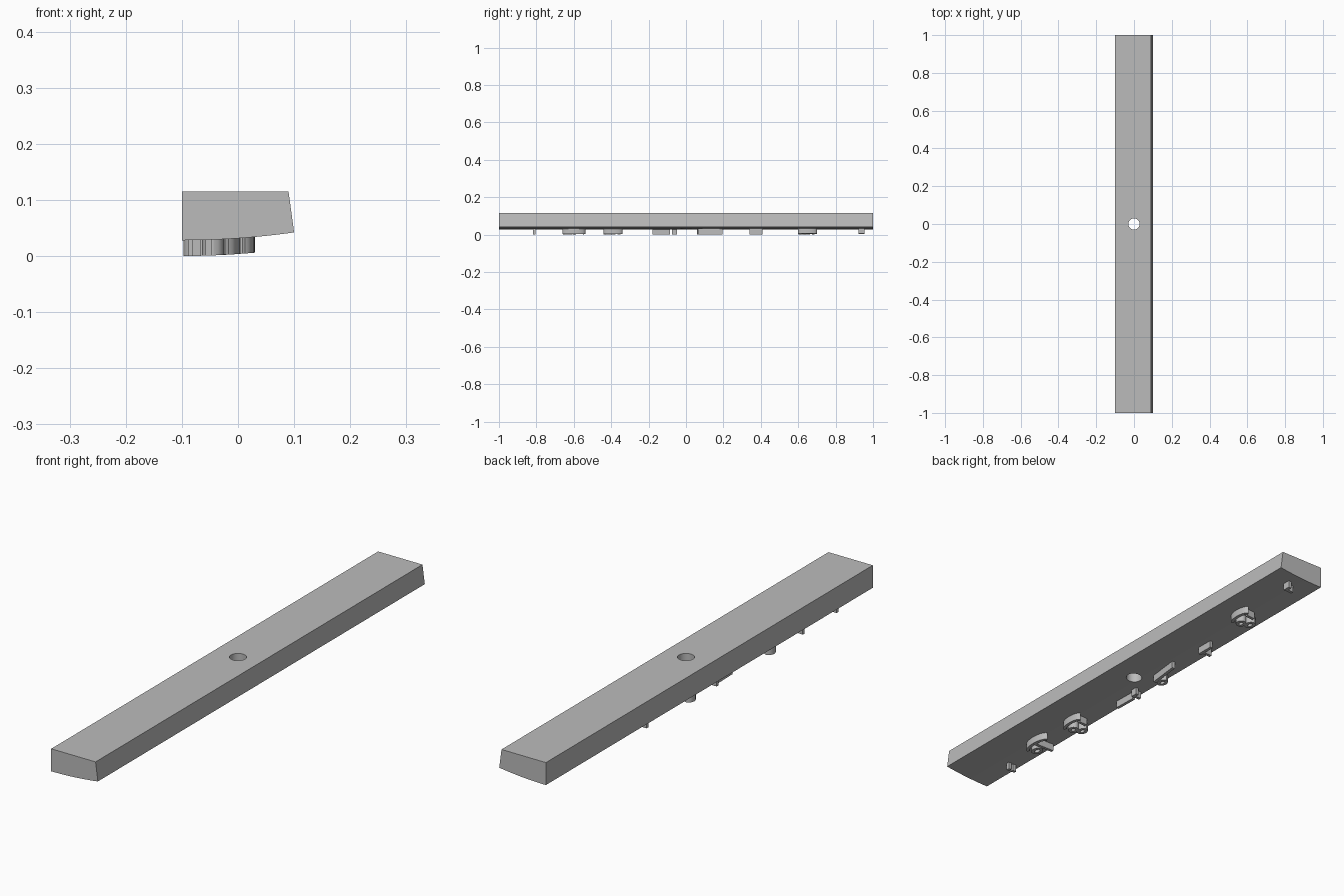
import bpy, bmesh, math

cube = bpy.data.objects.get("Cube")
if cube:
    bpy.data.objects.remove(cube, do_unlink=True)

grey = bpy.data.materials.new("plain grey")
grey.use_nodes = True
colour = (0.5, 0.5, 0.5, 1)
grey.diffuse_color = colour
grey.node_tree.nodes["Principled BSDF"].inputs["Base Color"].default_value = colour

RELIEF = 0.028


def underside(x):
    """Height of the gently curved underside."""
    return 0.028 + 0.35 * (x + 0.1) ** 2


def finish(name, bm):
    bmesh.ops.recalc_face_normals(bm, faces=bm.faces)
    mesh = bpy.data.meshes.new(name)
    bm.to_mesh(mesh)
    bm.free()
    mesh.materials.append(grey)
    obj = bpy.data.objects.new(name, mesh)
    bpy.context.collection.objects.link(obj)
    return obj


def smooth(obj):
    bpy.ops.object.select_all(action="DESELECT")
    obj.select_set(True)
    bpy.context.view_layer.objects.active = obj
    bpy.ops.object.shade_smooth_by_angle(angle=math.radians(30))


def ridge(bm, points, width):
    """Raised stroke along a path, its tip following the underside."""
    sections = []
    for i, (x, y) in enumerate(points):
        ax, ay = points[max(i - 1, 0)]
        bx, by = points[min(i + 1, len(points) - 1)]
        if points[0] == points[-1] and i in (0, len(points) - 1):
            ax, ay = points[-2]
            bx, by = points[1]
        size = math.hypot(bx - ax, by - ay)
        nx, ny = -(by - ay) / size * width / 2, (bx - ax) / size * width / 2
        ring = []
        for s, tip in ((1, 1), (-1, 1), (-1, 0), (1, 0)):
            px, py = x + s * nx, y + s * ny
            z = underside(px) + (-RELIEF if tip else 0.005)
            ring.append(bm.verts.new((px, py, z)))
        sections.append(ring)
    for a, b in zip(sections, sections[1:]):
        for k in range(4):
            n = (k + 1) % 4
            bm.faces.new((a[k], a[n], b[n], b[k]))
    if points[0] == points[-1]:
        bmesh.ops.remove_doubles(bm, verts=bm.verts, dist=0.0001)
    else:
        bm.faces.new(sections[0])
        bm.faces.new(sections[-1])


def arc(cx, cy, rx, ry, start=0, end=360, steps=16):
    pts = []
    for i in range(steps + 1):
        t = math.radians(start + (end - start) * i / steps)
        pts.append((round(cx + rx * math.cos(t), 5), round(cy + ry * math.sin(t), 5)))
    return pts


def mark(name, *strokes, width=0.012):
    """One raised mark made of several strokes."""
    bm = bmesh.new()
    for stroke in strokes:
        part = bmesh.new()
        ridge(part, stroke, width)
        temp = bpy.data.meshes.new("stroke")
        part.to_mesh(temp)
        part.free()
        bm.from_mesh(temp)
        bpy.data.meshes.remove(temp)
    smooth(finish(name, bm))


# Long bar with a sloping side and curved underside
profile = [(-0.1, 0.115), (0.09, 0.115)]
profile += [(0.1 - 0.02 * i, underside(0.1 - 0.02 * i)) for i in range(11)]
bm = bmesh.new()
face = bm.faces.new([bm.verts.new((x, -1, z)) for x, z in profile])
new = bmesh.ops.extrude_face_region(bm, geom=[face])["geom"]
bmesh.ops.translate(bm, vec=(0, 2, 0), verts=[v for v in new if isinstance(v, bmesh.types.BMVert)])
bar = finish("bar", bm)

# Round hole through the middle
bm = bmesh.new()
bmesh.ops.create_cone(bm, cap_ends=True, segments=32, radius1=0.03, radius2=0.03, depth=0.5)
cutter = finish("hole_cutter", bm)
cutter.hide_render = True
cut = bar.modifiers.new("hole", "BOOLEAN")
cut.operation = "DIFFERENCE"
cut.solver = "EXACT"
cut.object = cutter
bpy.context.view_layer.objects.active = bar
bpy.ops.object.modifier_apply(modifier=cut.name)
bpy.data.objects.remove(cutter, do_unlink=True)
smooth(bar)

# Matching pair of looped marks: arched wall, two rings and a post
for name, x, y in (("looped_mark_back", 0, 0.65), ("looped_mark_front", -0.03, -0.39)):
    mark(name,
         arc(x + 0.01, y, 0.014, 0.045, -90, 90, 10),
         arc(x - 0.016, y - 0.028, 0.013, 0.016),
         arc(x - 0.048, y - 0.012, 0.013, 0.018),
         [(x - 0.03, y + 0.03), (x + 0.005, y + 0.03)])

# Small hooked marks: a short wall with a stem
for name, x, y, half, reach in (("hook_mark_end", 0.016, 0.938, 0.016, 0.03),
                                ("hook_mark_back", -0.045, 0.375, 0.035, 0.04),
                                ("hook_mark_middle", -0.057, -0.062, 0.014, 0.03)):
    mark(name, [(x, y - half), (x, y + half)], [(x, y - half / 2), (x - reach, y - half / 2)])

# Slanted wall with a ring
mark("slanted_mark", [(-0.05, 0.065), (-0.035, 0.195)], arc(-0.074, 0.082, 0.013, 0.018))

# Plain dash
mark("dash_mark", [(-0.068, -0.18), (-0.07, -0.085)])

# Arched wall crossed by a long stroke, with a ring beside it
mark("crossed_mark",
     arc(-0.02, -0.6, 0.018, 0.056, -90, 90, 10),
     [(-0.002, -0.6), (-0.088, -0.594)],
     arc(-0.044, -0.632, 0.014, 0.02))

# Two short ticks near the front end
mark("tick_marks", [(-0.052, -0.818), (-0.052, -0.804)], [(-0.066, -0.81), (-0.082, -0.81)])
